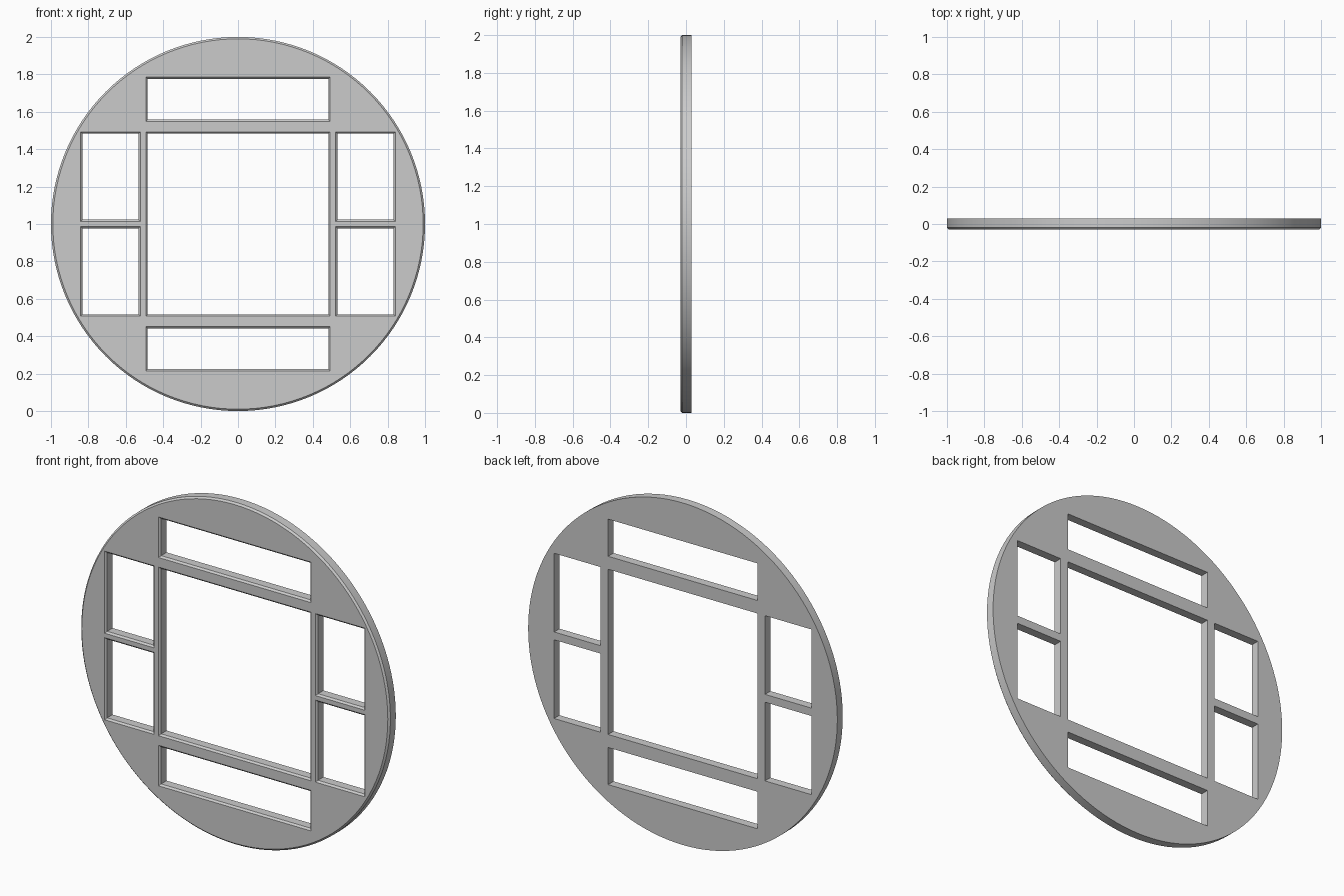
import bpy, bmesh, math

if "Cube" in bpy.data.objects:
    bpy.data.objects.remove(bpy.data.objects["Cube"])

HALF, BEV = 0.03, 0.01      # half thickness, front chamfer
SEG = 128


def circle(r):
    return [(r * math.cos(2 * math.pi * i / SEG), 1 + r * math.sin(2 * math.pi * i / SEG))
            for i in range(SEG)]


def rect(x0, x1, z0, z1, grow=0.0):
    x0, x1, z0, z1 = x0 - grow, x1 + grow, z0 - grow, z1 + grow
    return [(x0, 1 + z0), (x1, 1 + z0), (x1, 1 + z1), (x0, 1 + z1)]


# window openings as x and z ranges around the disc centre
S = 0.483
windows = [(-S, S, -S, S)]                                   # centre
for s in (-1, 1):
    z = sorted((s * 0.559, s * 0.776))
    windows.append((-S, S, *z))                              # top and bottom
    x = sorted((s * 0.532, s * 0.832))
    for t in (-1, 1):
        windows.append((*x, *sorted((t * 0.023, t * S))))    # side pairs

# each outline: (front face outline, wall outline)
outlines = [(circle(1 - BEV), circle(1.0))]
outlines += [(rect(*w, BEV), rect(*w)) for w in windows]

bm = bmesh.new()
front_edges, back_edges = [], []
for face_pts, wall_pts in outlines:
    rings = [[bm.verts.new((x, y, z)) for x, z in pts]
             for pts, y in ((face_pts, -HALF), (wall_pts, -HALF + BEV), (wall_pts, HALF))]
    n = len(face_pts)
    # chamfer and wall
    for a, b in zip(rings, rings[1:]):
        for i in range(n):
            j = (i + 1) % n
            bm.faces.new((a[i], a[j], b[j], b[i]))
    for ring, store in ((rings[0], front_edges), (rings[2], back_edges)):
        store += [bm.edges.get((ring[i], ring[(i + 1) % n])) for i in range(n)]

# flat front and back faces with the openings left free
for edges, ny in ((front_edges, -1), (back_edges, 1)):
    bmesh.ops.triangle_fill(bm, edges=edges, use_beauty=True, normal=(0, ny, 0))
bmesh.ops.recalc_face_normals(bm, faces=bm.faces)

mesh = bpy.data.meshes.new("round_window_frame")
bm.to_mesh(mesh)
bm.free()
frame = bpy.data.objects.new("round_window_frame", mesh)
bpy.context.collection.objects.link(frame)
bpy.context.view_layer.objects.active = frame
frame.select_set(True)
bpy.ops.object.shade_smooth_by_angle(angle=math.radians(30))
